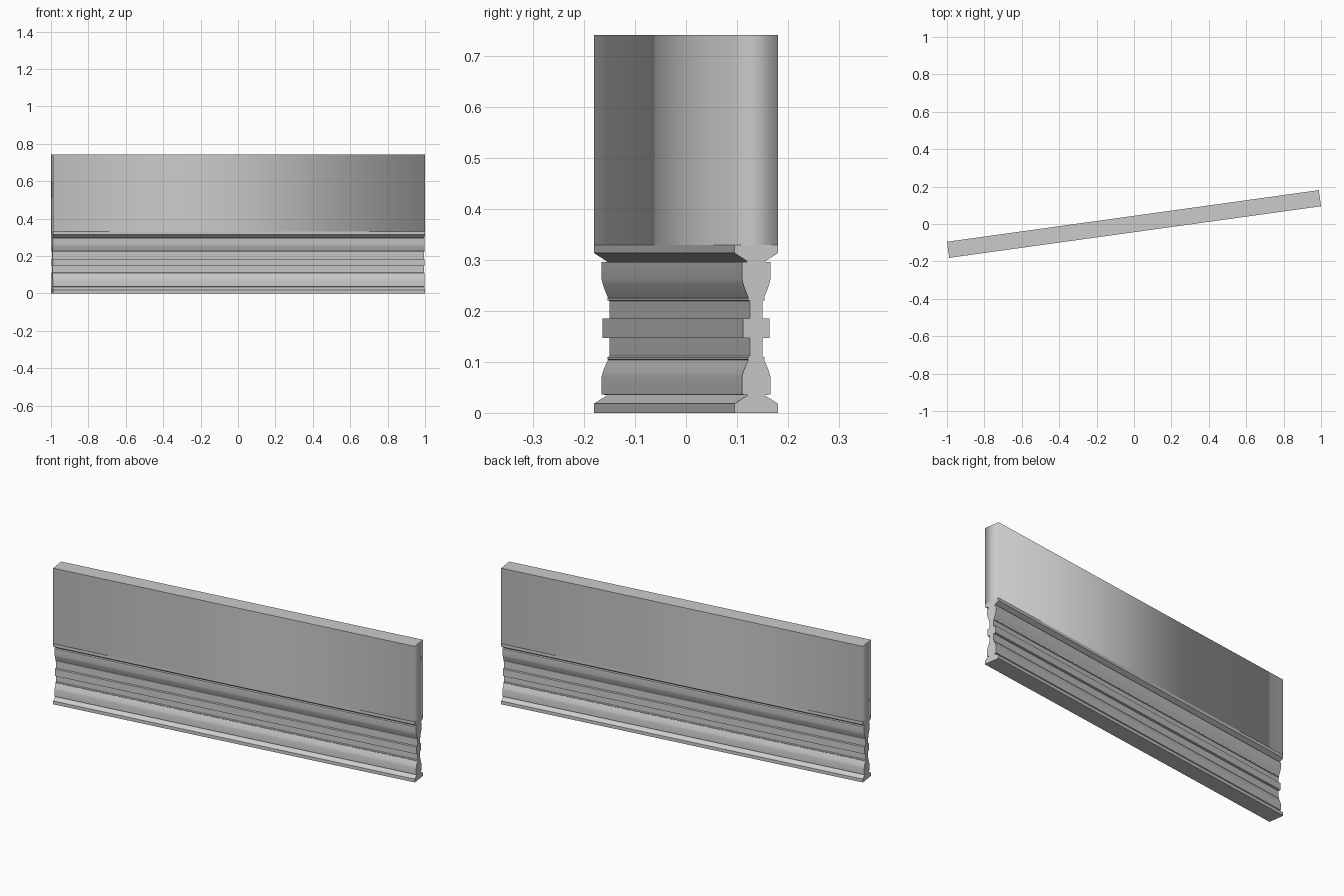
import bpy, bmesh, math

cube = bpy.data.objects.get("Cube")
if cube:
    bpy.data.objects.remove(cube, do_unlink=True)

LENGTH, HALF_T, ANGLE = 2.007, 0.0434, math.radians(7.9)
BASE_TOP, WALL_TOP = 0.33, 0.742

grey = bpy.data.materials.new("plain grey")
grey.use_nodes = True
colour = (0.6, 0.6, 0.6, 1)
grey.diffuse_color = colour
grey.node_tree.nodes["Principled BSDF"].inputs["Base Color"].default_value = colour


def sweep(name, half):
    """Mirror a (half width, height) profile and extrude it along the length."""
    outline = [(-w, z) for w, z in half] + [(w, z) for w, z in reversed(half)]
    bm = bmesh.new()
    face = bm.faces.new([bm.verts.new((-LENGTH / 2, y, z)) for y, z in outline])
    ext = bmesh.ops.extrude_face_region(bm, geom=[face])
    moved = [v for v in ext["geom"] if isinstance(v, bmesh.types.BMVert)]
    bmesh.ops.translate(bm, verts=moved, vec=(LENGTH, 0, 0))
    bmesh.ops.recalc_face_normals(bm, faces=bm.faces)
    mesh = bpy.data.meshes.new(name)
    bm.to_mesh(mesh)
    bm.free()
    mesh.materials.append(grey)
    obj = bpy.data.objects.new(name, mesh)
    obj.rotation_euler.z = ANGLE
    bpy.context.collection.objects.link(obj)
    return obj


def swell(z_wide, z_narrow, steps=6):
    """Smooth curve from the wide moulding to its narrow neck."""
    pts = []
    for i in range(steps + 1):
        t = i / steps
        pts.append((0.028 - 0.0125 * t ** 1.25, z_wide + (z_narrow - z_wide) * t))
    return pts


# Moulded base: plinth, swelling, fillets, centre band, swelling, cap
profile = [(HALF_T, 0), (HALF_T, 0.018), (0.0165, 0.035), (0.028, 0.036)]
profile += swell(0.072, 0.104)
profile += [(0.0165, 0.105), (0.0165, 0.109), (0.0126, 0.112),
            (0.0126, 0.147), (0.026, 0.147), (0.026, 0.185),
            (0.0126, 0.185), (0.0126, 0.220), (0.0165, 0.221), (0.0165, 0.225)]
profile += reversed(swell(0.262, 0.226))
profile += [(0.028, 0.296), (0.0165, 0.297), (HALF_T, 0.314), (HALF_T, BASE_TOP)]
base = sweep("moulded_base", profile)
bpy.context.view_layer.objects.active = base
base.select_set(True)
bpy.ops.object.shade_smooth_by_angle(angle=math.radians(30))

# Plain upper panel: soft shading round its upright corners, crisp top and bottom
panel = sweep("upper_panel", [(HALF_T, BASE_TOP), (HALF_T, WALL_TOP)])
bm = bmesh.new()
bm.from_mesh(panel.data)
for f in bm.faces:
    f.smooth = abs(f.normal.z) < 0.5
for e in bm.edges:
    e.smooth = abs(e.verts[0].co.z - e.verts[1].co.z) > 0.1
bm.to_mesh(panel.data)
bm.free()
